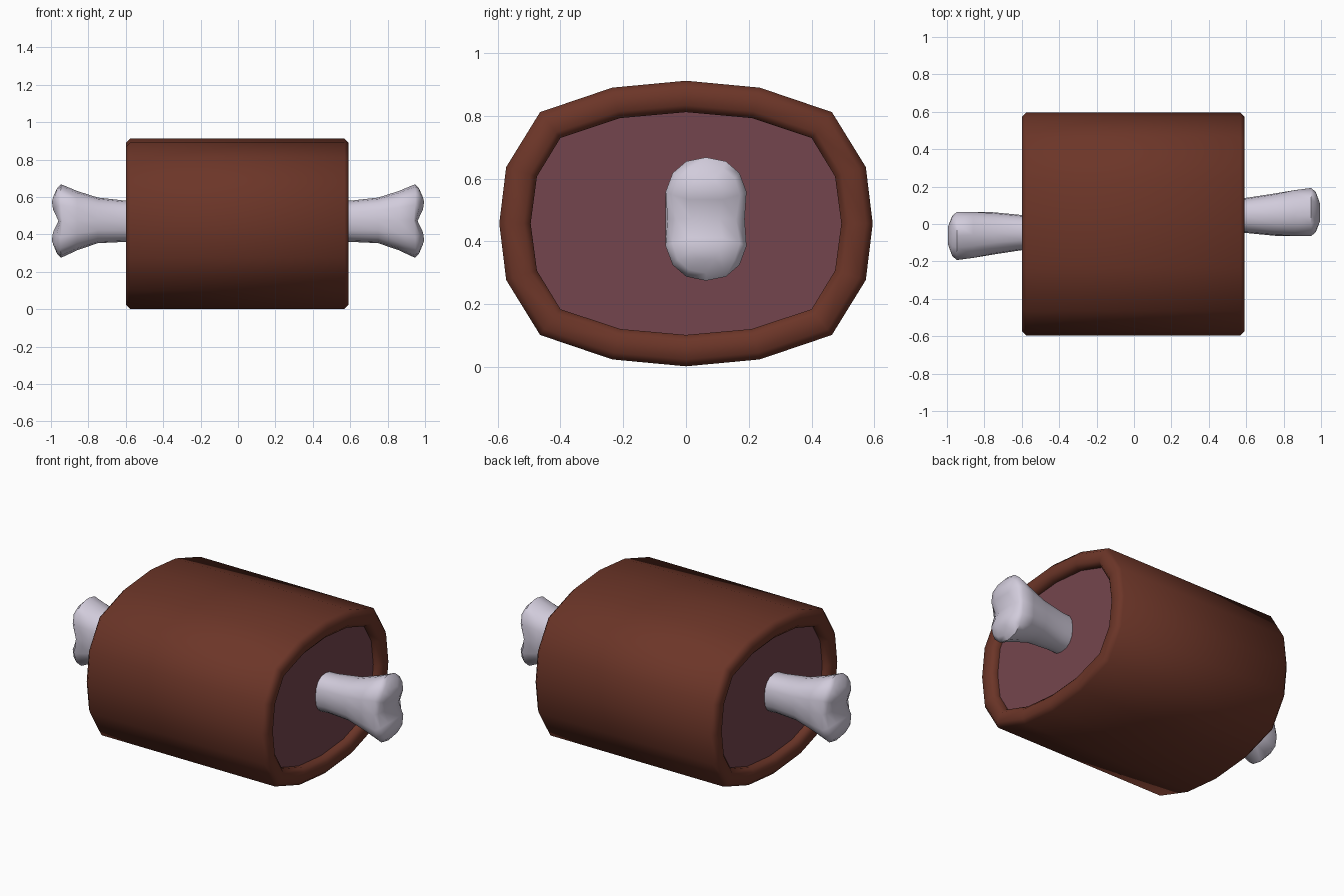
import bpy, bmesh, math

if "Cube" in bpy.data.objects:
    bpy.data.objects.remove(bpy.data.objects["Cube"])

def material(name, col):
    m = bpy.data.materials.new(name)
    m.diffuse_color = (*col, 1)
    m.use_nodes = True
    m.node_tree.nodes["Principled BSDF"].inputs["Base Color"].default_value = m.diffuse_color
    return m

RIND = material("brown roast", (0.150, 0.036, 0.021))
FLESH = material("dusky pink flesh", (0.175, 0.060, 0.074))
BONE = material("pale bone", (0.64, 0.60, 0.71))

def loft(bm, rings):
    """Join a list of equal-sized point rings with quads; return vertex rings."""
    vs = [[bm.verts.new(p) for p in r] for r in rings]
    for a, b in zip(vs, vs[1:]):
        for i in range(len(a)):
            j = (i + 1) % len(a)
            bm.faces.new((a[i], a[j], b[j], b[i]))
    return vs

def finish(bm, name, mats):
    bmesh.ops.recalc_face_normals(bm, faces=bm.faces[:])
    me = bpy.data.meshes.new(name)
    bm.to_mesh(me)
    bm.free()
    ob = bpy.data.objects.new(name, me)
    bpy.context.collection.objects.link(ob)
    for m in mats:
        me.materials.append(m)
    bpy.ops.object.select_all(action='DESELECT')
    ob.select_set(True)
    bpy.context.view_layer.objects.active = ob
    bpy.ops.object.shade_smooth_by_angle(angle=math.radians(60))
    return ob

# Meat: 16-sided oval drum with a raised, chamfered rim at both ends
def oval(quarter):
    top = quarter + [(-y, z) for y, z in quarter[-2::-1]]
    half = [(y, z) for y, z in top]
    return half + [(y, -z) for y, z in half[-2:0:-1]]

# quarter profiles run from the +y side over the top to the middle
outer = oval([(.595, 0), (.573, .18), (.465, .355), (.235, .433), (0, .455)][:5])
inner = oval([(.495, 0), (.475, .15), (.40, .273), (.21, .336), (0, .355)])

def meat_ring(x, t):
    return [(x, a[0] + (b[0] - a[0]) * t, .457 + a[1] + (b[1] - a[1]) * t)
            for a, b in zip(outer, inner)]

rim = [(.55, 1), (.575, 1), (.595, .78), (.595, .22), (.573, 0)]
sections = [(-x, t) for x, t in rim] + [(x, t) for x, t in rim[::-1]]
bm = bmesh.new()
rings = loft(bm, [meat_ring(x - .003, t) for x, t in sections])
for end in (rings[0], rings[-1]):
    bm.faces.new(end).material_index = 1
finish(bm, "meat", [RIND, FLESH])

# Bone: lofted shaft that flares into two knobs at each end
N = 16

def bone_ring(side, x, cy, hy, lo, hi, pinch, notch):
    pts = []
    for i in range(N):
        a = 2 * math.pi * i / N
        c, s = math.cos(a), math.sin(a)
        c = math.copysign(abs(c) ** .85, c)
        s = math.copysign(abs(s) ** .85, s)
        valley = max(0, 1 - abs(s) / .6)
        y = cy + hy * c * (1 - pinch * valley)
        z = (lo + hi) / 2 + (hi - lo) / 2 * s
        px = x - notch * valley - notch * .4 * abs(s) ** 4
        pts.append((side * px, side * y if side > 0 else -cy + (y - cy), z))
    return pts

# x, centre y, half width, low z, high z, side pinch, end notch
half = [(.30, .025, .09, .36, .58, 0, 0),
        (.60, .046, .094, .36, .58, 0, 0),
        (.75, .050, .115, .353, .597, .02, 0),
        (.86, .058, .134, .315, .632, .08, 0),
        (.95, .064, .143, .275, .668, .14, .01),
        (.98, .064, .122, .298, .645, .22, .03),
        (1.0, .062, .062, .335, .610, .25, .04)]
bm = bmesh.new()
rings = loft(bm, [bone_ring(-1, *r) for r in half[::-1]] + [bone_ring(1, *r) for r in half])
# close each end with strips across the knobs
for end in (rings[0], rings[-1]):
    for i in range(-4, 4):
        idx = [i % N, (i + 1) % N, (7 - i) % N, (8 - i) % N]
        bm.faces.new([end[k] for k in dict.fromkeys(idx)])
finish(bm, "bone", [BONE])
